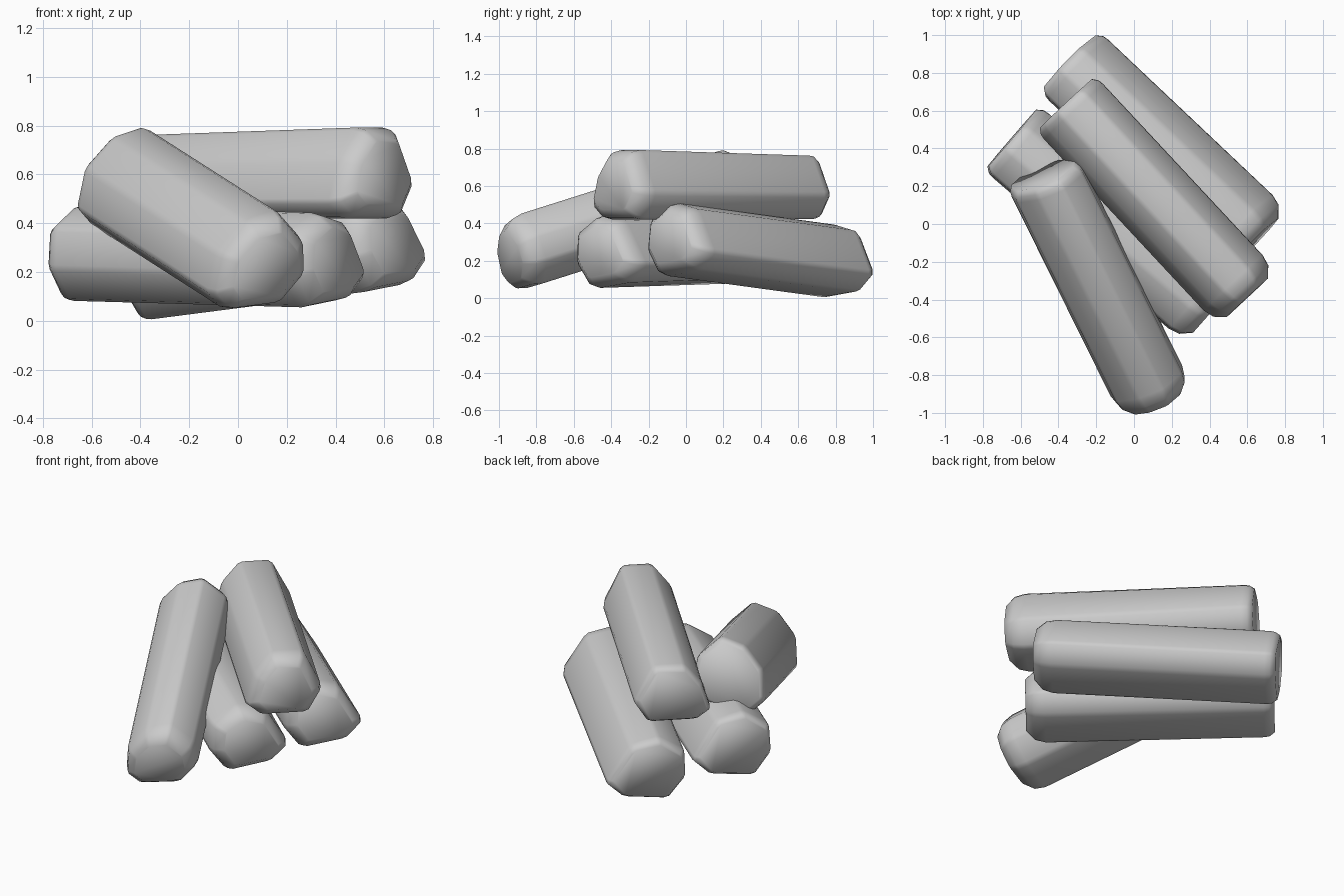
import bpy, bmesh
from math import radians
from mathutils import Vector

if "Cube" in bpy.data.objects:
    bpy.data.objects.remove(bpy.data.objects["Cube"])


def log(name, back, front, section, back_height=1.0):
    """Uneven log: a hewn section (side, up) swept from back to front."""
    a, b = Vector(back), Vector(front)
    d = (b - a).normalized()
    length = (b - a).length
    side = d.cross(Vector((0, 0, 1))).normalized()
    up = side.cross(d)
    # stations: distance along the log, section scale
    stations = [(0.0, 0.88), (0.03, 0.98), (0.06, 1.0),
                (length - 0.11, 1.0), (length - 0.05, 0.93), (length, 0.70)]
    # cut each corner so it is slightly rounded
    pts = [Vector(p) for p in section]
    n = len(pts)
    soft = []
    for i, p in enumerate(pts):
        for q in (pts[i - 1], pts[(i + 1) % n]):
            soft.append(p.lerp(q, 0.09))
    bm = bmesh.new()
    rings = []
    for t, s in stations:
        h = back_height + (1 - back_height) * t / length
        rings.append([bm.verts.new(a + d * t + (side * p.x + up * p.y * h) * s)
                      for p in soft])
    m = len(soft)
    for r0, r1 in zip(rings, rings[1:]):
        for i in range(m):
            j = (i + 1) % m
            bm.faces.new((r0[i], r0[j], r1[j], r1[i]))
    bm.faces.new(rings[0][::-1])
    bm.faces.new(rings[-1])
    bmesh.ops.recalc_face_normals(bm, faces=bm.faces)
    me = bpy.data.meshes.new(name)
    bm.to_mesh(me)
    bm.free()
    ob = bpy.data.objects.new(name, me)
    bpy.context.collection.objects.link(ob)
    bpy.context.view_layer.objects.active = ob
    ob.select_set(True)
    bpy.ops.object.shade_smooth_by_angle(angle=radians(89))
    ob.select_set(False)


# hewn sections: one pointed side, one upright side
lower = [(0.22, -0.065), (0.21, 0.10), (0.06, 0.195), (-0.10, 0.16),
         (-0.24, -0.07), (-0.14, -0.165), (0.12, -0.20)]
upper = [(0.22, -0.12), (0.17, 0.06), (0.07, 0.19), (-0.11, 0.19),
         (-0.22, -0.045), (-0.14, -0.185), (0.14, -0.185)]
leaning = [(0.205, -0.14), (0.19, 0.03), (0.08, 0.165), (-0.06, 0.21),
           (-0.19, 0.09), (-0.21, -0.05), (-0.11, -0.18), (0.13, -0.21)]

# three roughly parallel logs and one leaning across the front
log("back_log", (-0.345, 0.855, 0.197), (0.65, -0.085, 0.325), lower)
log("top_log", (-0.36, 0.64, 0.59), (0.60, -0.39, 0.605), upper, 0.9)
log("middle_log", (-0.65, 0.45, 0.28), (0.41, -0.46, 0.25), lower)
log("leaning_log", (-0.475, 0.255, 0.605), (0.12, -0.945, 0.225), leaning)
